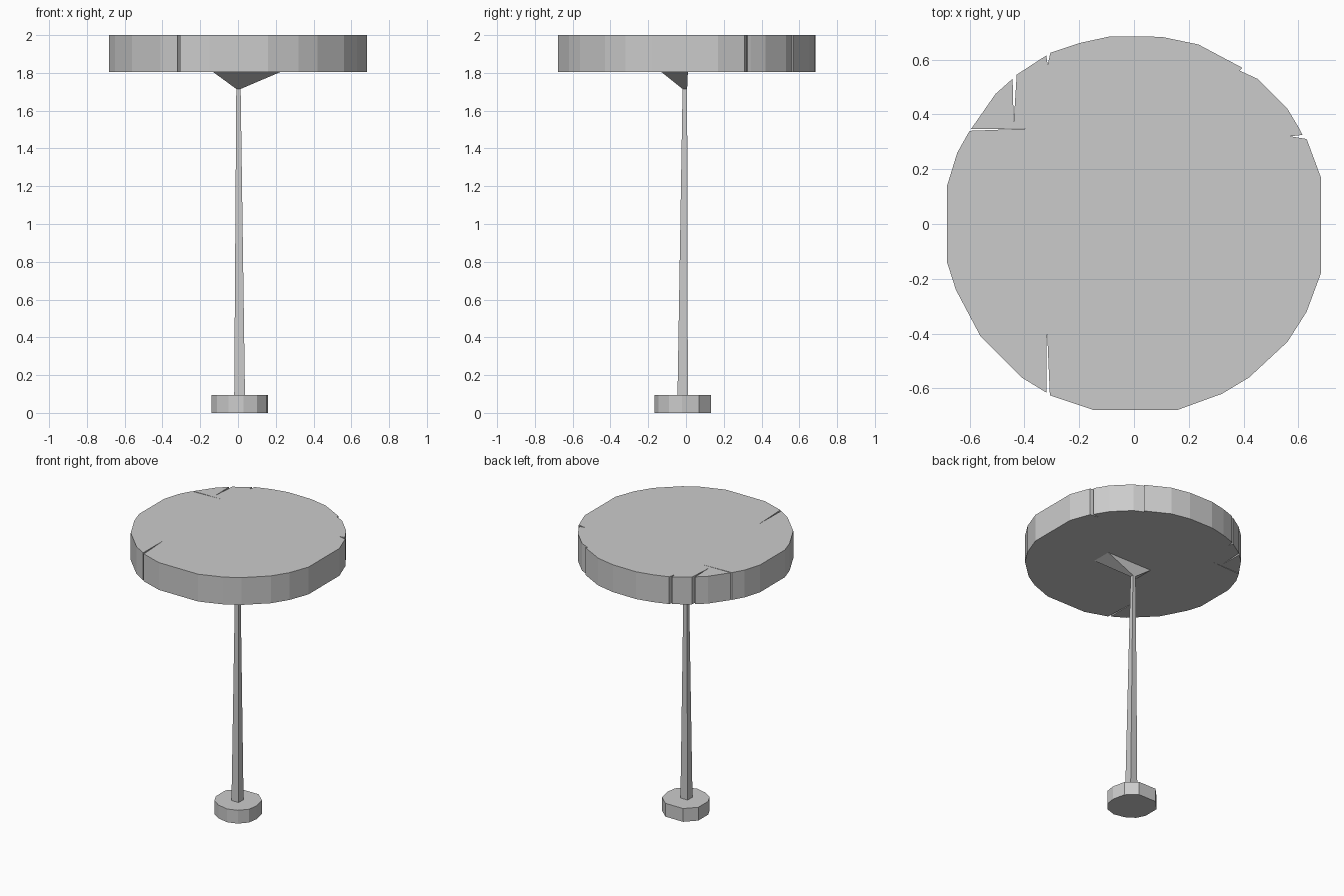
import bpy
import bmesh

if "Cube" in bpy.data.objects:
    bpy.data.objects.remove(bpy.data.objects["Cube"])


def loft(name, bottom, top, z0, z1):
    """Closed solid between two outlines with equal point counts."""
    bm = bmesh.new()
    lo = [bm.verts.new((x, y, z0)) for x, y in bottom]
    hi = [bm.verts.new((x, y, z1)) for x, y in top]
    n = len(lo)
    bm.faces.new(lo)
    bm.faces.new(hi)
    for i in range(n):
        j = (i + 1) % n
        bm.faces.new((lo[i], lo[j], hi[j], hi[i]))
    bmesh.ops.recalc_face_normals(bm, faces=bm.faces)
    # triangulate the caps so the concave cracks fill cleanly
    bmesh.ops.triangulate(bm, faces=[f for f in bm.faces if len(f.verts) > 4])
    mesh = bpy.data.meshes.new(name)
    bm.to_mesh(mesh)
    bm.free()
    obj = bpy.data.objects.new(name, mesh)
    bpy.context.collection.objects.link(obj)
    return obj


def rect(x0, x1, y0, y1):
    return [(x0, y0), (x1, y0), (x1, y1), (x0, y1)]


# irregular round slab, with narrow cracks cut in from the rim
slab = [(-.085, .685), (.10, .683), (.235, .655), (.395, .57),
        (.385, .56), (.45, .53), (.56, .42), (.605, .345),
        (.615, .325), (.57, .32), (.63, .31), (.682, .17),
        (.682, -.18), (.63, -.32), (.56, -.43), (.42, -.56),
        (.32, -.62), (.16, -.678), (-.15, -.678), (-.307, -.625),
        (-.318, -.37), (-.32, -.615), (-.41, -.56), (-.56, -.41),
        (-.65, -.24), (-.682, -.14), (-.682, .14), (-.645, .26),
        (-.60, .34), (-.36, .349), (-.595, .346),
        (-.505, .475), (-.443, .53), (-.439, .37), (-.428, .545),
        (-.32, .615), (-.315, .58), (-.305, .625), (-.2, .66)]
loft("slab_top", slab, slab, 1.805, 2.0)

# off-centre funnel joining the slab to the pole
loft("funnel_support", rect(-.009, .014, -.018, .006),
     rect(-.135, .23, -.133, .01), 1.715, 1.807)

# tapering square pole
loft("pole", rect(-.02, .037, -.045, .01),
     rect(-.009, .014, -.018, .006), .09, 1.72)

# faceted foot, round at the front and squarer at the back
foot = [(.07, .133), (.14, .07), (.16, -.02), (.15, -.09), (.1, -.145),
        (.03, -.168), (-.05, -.15), (-.11, -.11), (-.14, -.05),
        (-.14, .06), (-.07, .133)]
loft("foot", foot, foot, 0, .095)
